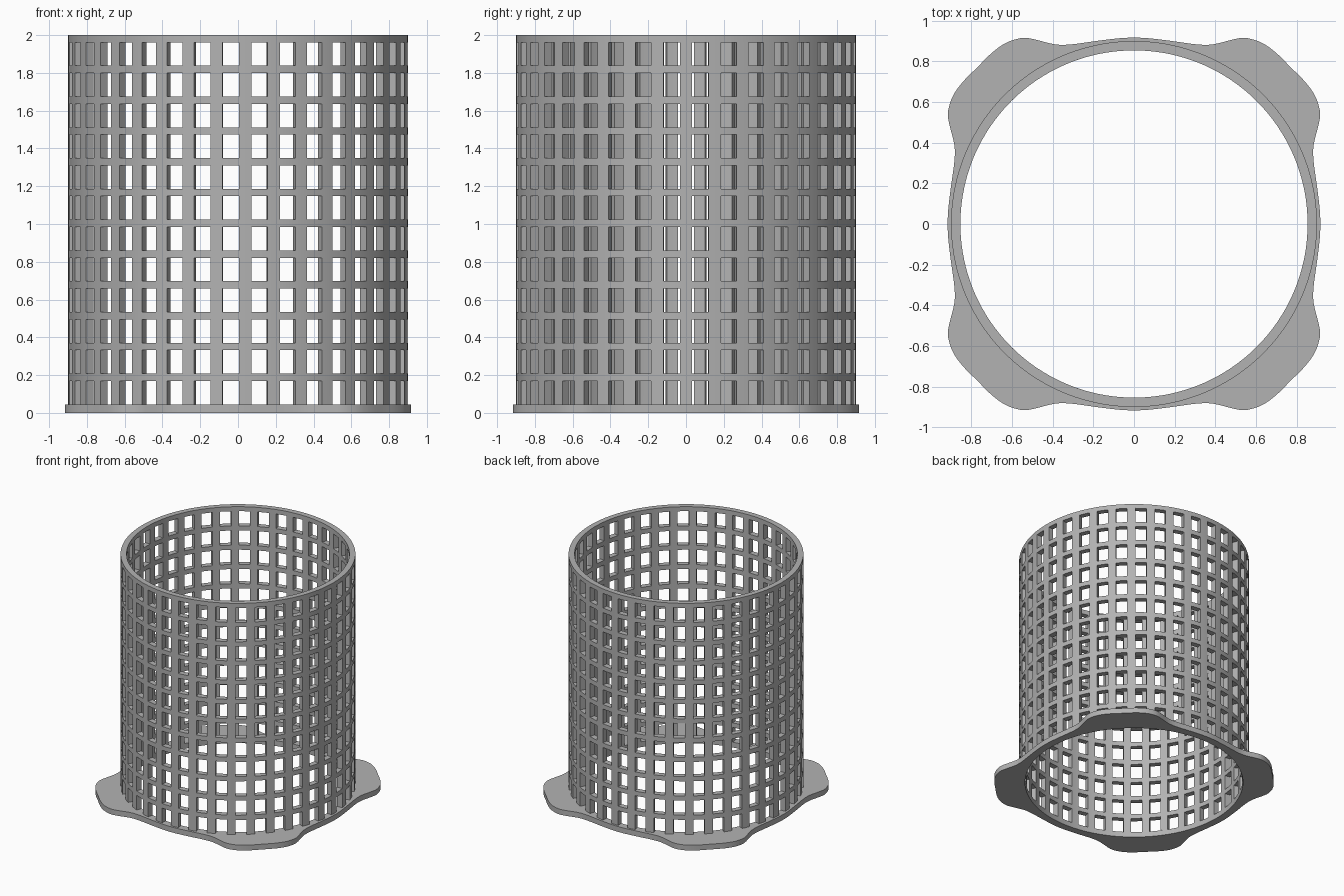
import bpy, bmesh, math

if "Cube" in bpy.data.objects:
    bpy.data.objects.remove(bpy.data.objects["Cube"])

R_OUT, R_IN, HEIGHT, PLATE = 0.9, 0.854, 2.0, 0.045
COLS, ROWS, PITCH, HOLE_H, HOLE_W = 37, 12, 0.163, 0.124, 0.087

grey = bpy.data.materials.new("light grey")
grey.diffuse_color = (0.45, 0.45, 0.45, 1)
grey.use_nodes = True
grey.node_tree.nodes["Principled BSDF"].inputs["Base Color"].default_value = grey.diffuse_color


def finish(bm, name):
    bmesh.ops.recalc_face_normals(bm, faces=bm.faces)
    me = bpy.data.meshes.new(name)
    bm.to_mesh(me)
    bm.free()
    me.materials.append(grey)
    ob = bpy.data.objects.new(name, me)
    bpy.context.collection.objects.link(ob)
    bpy.ops.object.select_all(action='DESELECT')
    ob.select_set(True)
    bpy.context.view_layer.objects.active = ob
    bpy.ops.object.shade_smooth_by_angle(angle=math.radians(30))


# Perforated wall: a cylindrical grid of cells, with the hole cells left out
def column_angles(radius):
    half = math.asin(HOLE_W / 2 / radius)
    step = 2 * math.pi / COLS
    return [math.pi + c * step + a for c in range(COLS)
            for a in (-half, 0, half, step / 2)]


levels = []
for r in range(ROWS):
    levels += [PLATE + r * PITCH, PLATE + r * PITCH + HOLE_H]
levels.append(HEIGHT)
bm = bmesh.new()
skins = [[[bm.verts.new((rad * math.cos(a), rad * math.sin(a), z)) for z in levels]
          for a in column_angles(rad)] for rad in (R_OUT, R_IN)]
n, m = COLS * 4, len(levels) - 1


def solid(i, j):
    return 0 <= j < m and not (i % 4 < 2 and j % 2 == 0)


def bridge(p, q):
    (a, b), (c, d) = p, q
    bm.faces.new((skins[0][a % n][b], skins[0][c % n][d],
                  skins[1][c % n][d], skins[1][a % n][b]))


for i in range(n):
    for j in range(m):
        if solid(i, j):
            for s in skins:
                k = (i + 1) % n
                bm.faces.new((s[i][j], s[k][j], s[k][j + 1], s[i][j + 1]))
        # Walls through the thickness wherever solid meets open
        if solid(i, j) != solid((i - 1) % n, j):
            bridge((i, j), (i, j + 1))
        if j and solid(i, j) != solid(i, j - 1):
            bridge((i, j), (i + 1, j))
    bridge((i, m), (i + 1, m))
bmesh.ops.delete(bm, geom=[v for v in bm.verts if not v.link_faces], context='VERTS')
finish(bm, "perforated_wall")

# Base plate: ring with four lobes, outline radius by angle from the nearest axis
PROFILE = [(0, .917), (9, .917), (16, .926), (20.8, .943), (24, .968), (27.3, 1.015),
           (30.2, 1.06), (33.3, 1.083), (36.1, 1.093), (40, 1.094), (45, 1.09)]


def outline(deg):
    d = deg % 90
    d = min(d, 90 - d)
    pts = [(-p[0], p[1]) for p in PROFILE[1:2]] + PROFILE + [(50, 1.094)]
    for k in range(1, len(pts) - 2):
        (x0, y0), (x1, y1), (x2, y2), (x3, y3) = pts[k - 1:k + 3]
        if d <= x2:
            t, w = (d - x1) / (x2 - x1), x2 - x1
            m1, m2 = (y2 - y0) / (x2 - x0) * w, (y3 - y1) / (x3 - x1) * w
            return ((2 * t**3 - 3 * t**2 + 1) * y1 + (t**3 - 2 * t**2 + t) * m1
                    + (3 * t**2 - 2 * t**3) * y2 + (t**3 - t**2) * m2)


bm = bmesh.new()
N = 240
rings = []
for i in range(N):
    deg = i * 360 / N
    c, s = math.cos(math.radians(deg)), math.sin(math.radians(deg))
    o = outline(deg)
    rings.append([bm.verts.new((r * c, r * s, z)) for r, z in
                  ((R_IN, 0), (o, 0), (o, PLATE), (R_IN, PLATE))])
for i in range(N):
    a, b = rings[i], rings[(i + 1) % N]
    for k in range(4):
        bm.faces.new((a[k], b[k], b[(k + 1) % 4], a[(k + 1) % 4]))
finish(bm, "lobed_base_plate")
